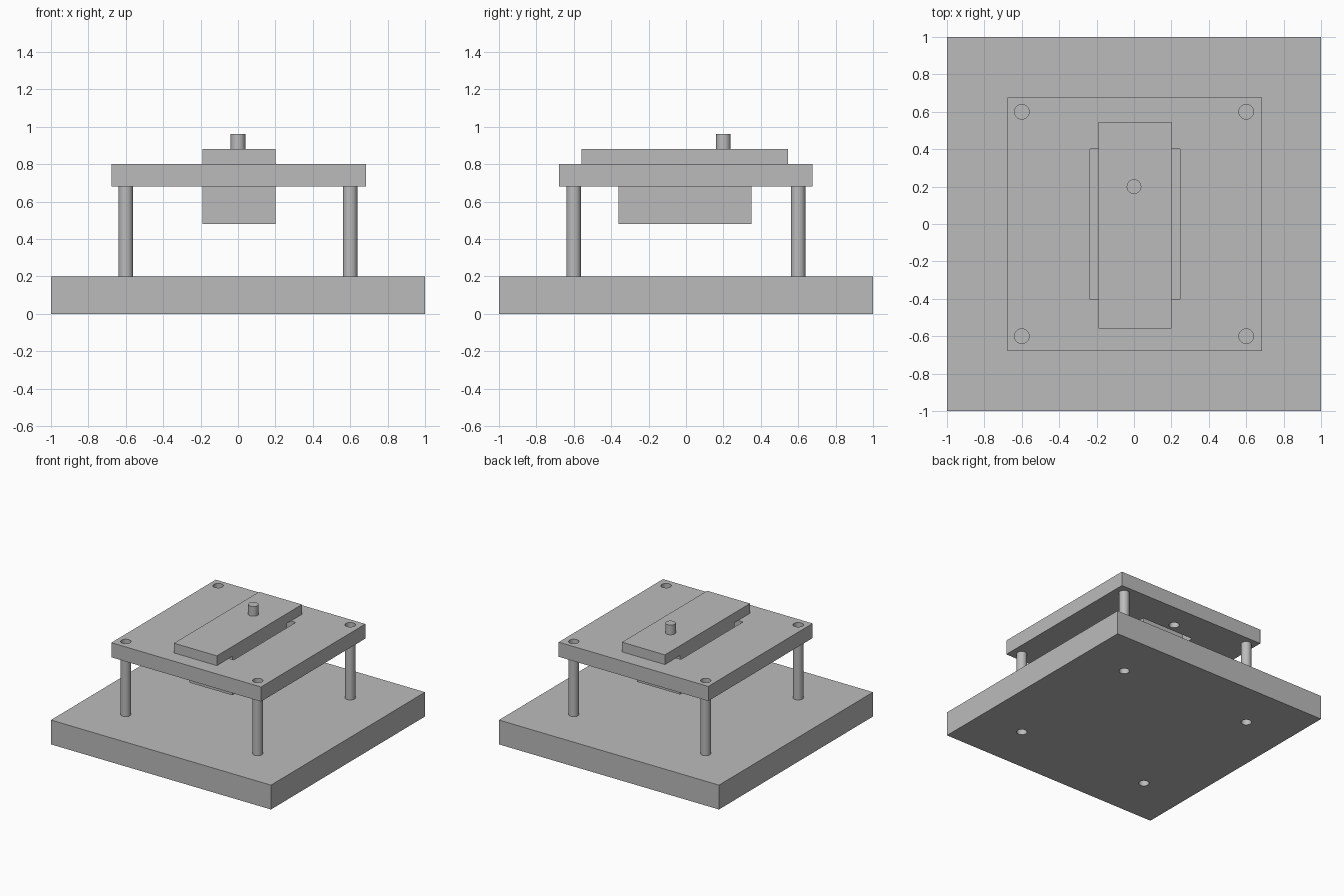
import bpy

if "Cube" in bpy.data.objects:
    bpy.data.objects.remove(bpy.data.objects["Cube"], do_unlink=True)

GREY = (0.5, 0.5, 0.5, 1)
metal = bpy.data.materials.new("plain_grey")
metal.use_nodes = True
metal.diffuse_color = GREY
metal.node_tree.nodes["Principled BSDF"].inputs["Base Color"].default_value = GREY

RADIUS = 0.039
CORNERS = [(x, y) for x in (-0.6, 0.6) for y in (-0.6, 0.6)]


def finish(name):
    obj = bpy.context.object
    obj.name = name
    obj.data.materials.append(metal)
    return obj


def box(name, x0, x1, y0, y1, z0, z1):
    """Box between two opposite corners."""
    bpy.ops.mesh.primitive_cube_add(
        size=1, location=((x0 + x1) / 2, (y0 + y1) / 2, (z0 + z1) / 2))
    bpy.context.object.scale = (x1 - x0, y1 - y0, z1 - z0)
    bpy.ops.object.transform_apply(location=False, rotation=False, scale=True)
    return finish(name)


def rod(name, x, y, z0, z1):
    """Upright round bar."""
    bpy.ops.mesh.primitive_cylinder_add(
        vertices=48, radius=RADIUS, depth=z1 - z0, location=(x, y, (z0 + z1) / 2))
    bpy.ops.object.shade_smooth_by_angle()
    return finish(name)


def cut(target, cutter):
    """Subtract the cutter from the target, then drop the cutter."""
    cutter.hide_render = True
    mod = target.modifiers.new("cut", "BOOLEAN")
    mod.operation = "DIFFERENCE"
    mod.solver = "EXACT"
    mod.object = cutter
    bpy.ops.object.select_all(action="DESELECT")
    target.select_set(True)
    bpy.context.view_layer.objects.active = target
    bpy.ops.object.modifier_apply(modifier=mod.name)
    bpy.data.objects.remove(cutter, do_unlink=True)


# Base with four open holes below the pillars
base = box("base", -1, 1, -1, 1, 0, 0.2)
for x, y in CORNERS:
    cut(base, rod("hole_cutter", x, y, -0.1, 0.3))

# Raised plate with a central opening, corner holes and two bar holes
plate = box("raised_plate", -0.675, 0.685, -0.68, 0.675, 0.68, 0.8)
cut(plate, box("opening_cutter", -0.235, 0.245, -0.405, 0.4, 0.6, 0.9))
for x, y in CORNERS + [(0, -0.48), (0, 0.47)]:
    cut(plate, rod("hole_cutter", x, y, 0.6, 0.9))
for part in (base, plate):
    bpy.context.view_layer.objects.active = part
    part.select_set(True)
    bpy.ops.object.shade_smooth_by_angle()

# Pillars between base and plate
for i, (x, y) in enumerate(CORNERS):
    rod(f"pillar_{i + 1}", x, y, 0.2, 0.68)

# Block hanging through the opening, the bar carrying it, and its pin
box("hanging_block", -0.19, 0.2, -0.36, 0.35, 0.48, 0.8)
box("top_bar", -0.19, 0.2, -0.56, 0.545, 0.8, 0.88)
rod("top_pin", 0, 0.2, 0.88, 0.96)
